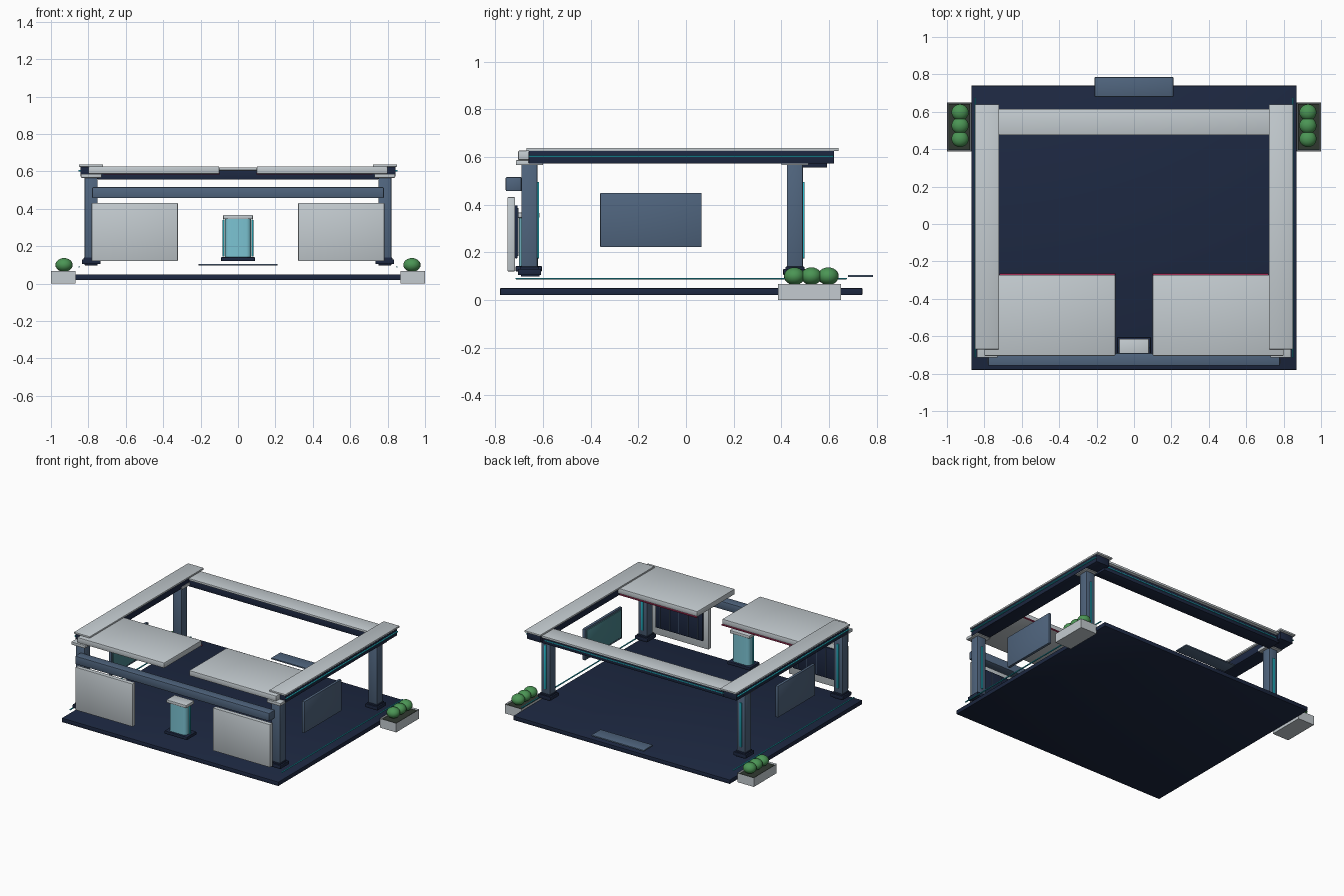
import bpy, bmesh, math
from mathutils import Matrix

if "Cube" in bpy.data.objects:
    bpy.data.objects.remove(bpy.data.objects["Cube"])

COLORS = {
    "navy": (0.012, 0.021, 0.053), "slate": (0.08, 0.13, 0.21),
    "pale": (0.55, 0.60, 0.63), "green": (0.07, 0.30, 0.09),
    "soil": (0.03, 0.04, 0.03), "cyan": (0.02, 0.50, 0.62),
    "glass": (0.20, 0.55, 0.65), "teal": (0.07, 0.24, 0.27),
    "crimson": (0.40, 0.03, 0.10),
}
MATS = {}
for key, rgb in COLORS.items():
    MATS[key] = bpy.data.materials.new(key)
    MATS[key].diffuse_color = (*rgb, 1)


def finish(name, bm, color):
    mesh = bpy.data.meshes.new(name)
    bm.to_mesh(mesh)
    bm.free()
    mesh.materials.append(MATS[color])
    ob = bpy.data.objects.new(name, mesh)
    bpy.context.collection.objects.link(ob)
    return ob


def box(name, x, y, z, color, bevel=0.003, upright=False):
    """Box from (min, max) ranges, with softened edges."""
    bm = bmesh.new()
    bmesh.ops.create_cube(bm, size=1)
    for v in bm.verts:
        v.co = [lo + (c + 0.5) * (hi - lo) for c, (lo, hi) in zip(v.co, (x, y, z))]
    edges = bm.edges[:]
    if upright:
        edges = [e for e in edges if abs(e.verts[0].co.z - e.verts[1].co.z) > 1e-4]
    if bevel:
        bmesh.ops.bevel(bm, geom=edges, offset=bevel, segments=4 if upright else 2,
                        profile=0.5, affect='EDGES')
    return finish(name, bm, color)


def pair(name, x, y, z, color, bevel=0.003):
    """The same box on the left and right sides."""
    box("right_" + name, x, y, z, color, bevel)
    box("left_" + name, (-x[1], -x[0]), y, z, color, bevel)


# Floor slab and rear step
box("floor_slab", (-0.87, 0.87), (-0.78, 0.74), (0.02, 0.05), "navy")
box("rear_step", (-0.21, 0.21), (0.68, 0.785), (0.096, 0.106), "slate", 0.002)

# Pillars with plinths, capitals and light strips
for place, y in (("front", -0.657), ("rear", 0.457)):
    pair(place + "_plinth", (0.735, 0.835), (y - 0.049, y + 0.049), (0.105, 0.13), "navy")
    pair(place + "_plinth_foot", (0.75, 0.82), (y - 0.035, y + 0.042), (0.098, 0.107), "navy", 0.002)
    pair(place + "_plinth_step", (0.745, 0.825), (y - 0.04, y + 0.04), (0.128, 0.14), "navy")
    pair(place + "_pillar", (0.75, 0.82), (y - 0.034, y + 0.034), (0.13, 0.57), "slate", 0.005)
    pair(place + "_capital", (0.73, 0.84), (y - 0.057, y + 0.057), (0.566, 0.587), "pale")
    pair(place + "_pillar_light", (0.778, 0.792), (y + 0.032, y + 0.041), (0.175, 0.495), "cyan", 0.001)

# Side roof beams, caps and light rods
pair("roof_beam", (0.735, 0.843), (-0.66, 0.622), (0.572, 0.627), "navy")
pair("roof_cap", (0.722, 0.85), (-0.67, 0.64), (0.625, 0.638), "pale")
pair("roof_light", (0.842, 0.853), (-0.66, 0.62), (0.600, 0.607), "cyan", 0.001)
pair("floor_light", (0.846, 0.854), (-0.715, 0.675), (0.087, 0.093), "cyan", 0.001)

# Rear roof beam
box("rear_roof_beam", (-0.75, 0.75), (0.49, 0.592), (0.556, 0.608), "navy")
box("rear_roof_cap", (-0.73, 0.73), (0.476, 0.615), (0.606, 0.622), "pale")
box("rear_roof_light", (-0.72, 0.72), (0.59, 0.598), (0.58, 0.586), "cyan", 0.001)

# Front canopy halves with a red rear trim, and the front cross beam
pair("canopy", (0.10, 0.80), (-0.705, -0.272), (0.587, 0.627), "pale", 0.006)
pair("canopy_trim", (0.10, 0.72), (-0.275, -0.264), (0.583, 0.591), "crimson", 0.001)
box("front_cross_beam", (-0.78, 0.78), (-0.757, -0.69), (0.457, 0.516), "slate", 0.005)

# Front wall panels with ribbed screens on the inside
pair("front_panel", (0.322, 0.782), (-0.75, -0.717), (0.12, 0.432), "pale", 0.004)
pair("front_screen", (0.362, 0.742), (-0.718, -0.707), (0.175, 0.397), "navy", 0.002)
for i in range(5):
    cx = 0.402 + i * 0.075
    pair(f"screen_rib_{i + 1}", (cx - 0.002, cx + 0.002), (-0.708, -0.704), (0.185, 0.387), "slate", 0)

# Hanging side panels with teal inner screens
pair("side_panel", (0.765, 0.785), (-0.36, 0.066), (0.222, 0.45), "slate")
pair("side_screen", (0.759, 0.767), (-0.345, 0.051), (0.236, 0.436), "teal", 0.002)

# Reception podium
box("podium_base", (-0.09, 0.09), (-0.715, -0.605), (0.12, 0.142), "navy")
box("podium_body", (-0.07, 0.07), (-0.70, -0.622), (0.14, 0.348), "glass", 0.025, True)
box("podium_top", (-0.08, 0.08), (-0.708, -0.614), (0.345, 0.367), "pale", 0.004)
pair("podium_light", (0.072, 0.082), (-0.667, -0.657), (0.145, 0.342), "cyan", 0.002)

# Planters: open boxes with soil and three round bushes
for side, s in (("right", 1), ("left", -1)):
    tub = box(side + "_planter", (s * 0.934 - 0.066, s * 0.934 + 0.066), (0.387, 0.65), (0, 0.067), "pale", 0)
    bm = bmesh.new()
    bm.from_mesh(tub.data)
    top = max(bm.faces, key=lambda f: f.calc_center_median().z)
    bmesh.ops.inset_region(bm, faces=[top], thickness=0.009)
    for v in top.verts:
        v.co.z -= 0.02
    bm.to_mesh(tub.data)
    bm.free()
    box(side + "_soil", (s * 0.934 - 0.057, s * 0.934 + 0.057), (0.396, 0.641), (0.04, 0.06), "soil", 0)
    for i in range(3):
        bm = bmesh.new()
        bmesh.ops.create_uvsphere(bm, u_segments=20, v_segments=12, radius=1)
        bmesh.ops.transform(bm, verts=bm.verts, matrix=Matrix.Translation(
            (s * 0.93, 0.455 + i * 0.071, 0.1)) @ Matrix.Diagonal((0.046, 0.044, 0.037, 1)))
        finish(f"{side}_bush_{i + 1}", bm, "green")

# Smooth the rounded parts, keep hard edges sharp
bpy.ops.object.select_all(action='SELECT')
bpy.context.view_layer.objects.active = bpy.data.objects["floor_slab"]
bpy.ops.object.shade_smooth_by_angle(angle=math.radians(35))

for m in bpy.data.materials:
    if m.users and not m.is_grease_pencil:
        m.use_nodes = True
        m.node_tree.nodes["Principled BSDF"].inputs["Base Color"].default_value = m.diffuse_color
